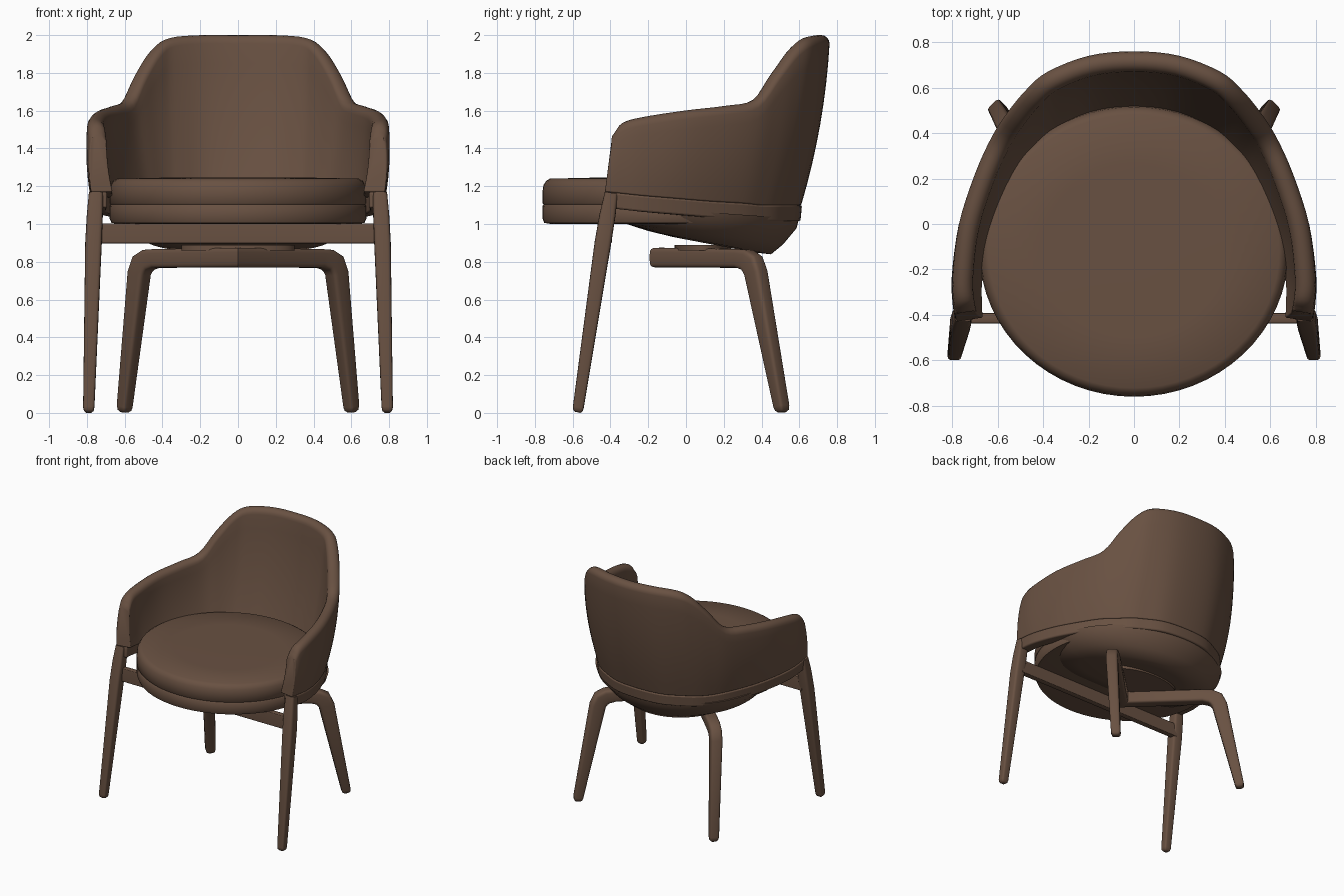
import bpy
import bmesh
import math
from mathutils import Vector

default_cube = bpy.data.objects.get("Cube")
if default_cube:
    bpy.data.objects.remove(default_cube, do_unlink=True)

BROWN = (0.14, 0.082, 0.054, 1)
brown = bpy.data.materials.new("brown")
brown.use_nodes = True
brown.diffuse_color = BROWN
shader = brown.node_tree.nodes["Principled BSDF"]
shader.inputs["Base Color"].default_value = BROWN
shader.inputs["Roughness"].default_value = 0.7


def loft(name, rings, bevel=0.0, sharp=40):
    """Skin closed rings of points and cap both ends."""
    bm = bmesh.new()
    loops = [[bm.verts.new(p) for p in ring] for ring in rings]
    count = len(loops[0])
    for low, high in zip(loops, loops[1:]):
        for i in range(count):
            j = (i + 1) % count
            bm.faces.new((low[i], low[j], high[j], high[i]))
    bm.faces.new(loops[0])
    bm.faces.new(loops[-1])
    bmesh.ops.recalc_face_normals(bm, faces=bm.faces)
    mesh = bpy.data.meshes.new(name)
    bm.to_mesh(mesh)
    bm.free()
    mesh.materials.append(brown)
    obj = bpy.data.objects.new(name, mesh)
    bpy.context.collection.objects.link(obj)
    if bevel:
        mod = obj.modifiers.new("soft_edges", "BEVEL")
        mod.width = bevel
        mod.segments = 3
        mod.limit_method = "ANGLE"
        mod.angle_limit = math.radians(50)
    bpy.ops.object.select_all(action="DESELECT")
    obj.select_set(True)
    bpy.context.view_layer.objects.active = obj
    bpy.ops.object.shade_smooth_by_angle(angle=math.radians(sharp))


def spline(points, steps):
    """Catmull-Rom sampling of tuples of any length."""
    pts = [Vector(p) for p in points]
    pts = [2 * pts[0] - pts[1]] + pts + [2 * pts[-1] - pts[-2]]
    out = []
    for a, b, c, d in zip(pts, pts[1:], pts[2:], pts[3:]):
        for k in range(steps):
            t = k / steps
            out.append(0.5 * (2 * b + (c - a) * t + (2 * a - 5 * b + 4 * c - d) * t * t
                              + (3 * b - a - 3 * c + d) * t ** 3))
    return out + [pts[-2]]


def oval(cy, rx, back, front, height, square=1.0, count=64):
    """Horizontal ring; the front half can be squarer, height depends on y."""
    ring = []
    for i in range(count):
        a = math.tau * i / count
        c, s = math.cos(a), math.sin(a)
        if s < 0:
            c = math.copysign(abs(c) ** square, c)
        y = cy + s * (back if s > 0 else front)
        ring.append(Vector((rx * c, y, height(y))))
    return ring


# Half plan of the wrap-around back: top x, y, z then bottom x, y, z
HALF = [
    (0, .76, 2, 0, .61, 1.1),
    (.2, .74, 2, .2, .59, 1.1),
    (.38, .67, 1.985, .35, .52, 1.1),
    (.47, .595, 1.93, .43, .47, 1.1),
    (.55, .5, 1.81, .5, .4, 1.1),
    (.625, .385, 1.66, .58, .3, 1.11),
    (.7, .22, 1.625, .67, .13, 1.12),
    (.77, 0, 1.6, .74, -.05, 1.135),
    (.798, -.23, 1.565, .78, -.23, 1.15),
    (.793, -.34, 1.535, .782, -.37, 1.165),
    (.783, -.395, 1.47, .777, -.43, 1.17),
]
mirrored = [(-c[0], c[1], c[2], -c[3], c[4], c[5]) for c in HALF[:0:-1]]
columns = spline(mirrored + HALF, 4)


def inward(i):
    """Horizontal inward normal of the plan at column i."""
    a, b = columns[max(i - 1, 0)], columns[min(i + 1, len(columns) - 1)]
    tangent = Vector((b[0] - a[0] + b[3] - a[3], b[1] - a[1] + b[4] - a[4], 0))
    tangent.normalize()
    return Vector((tangent.y, -tangent.x, 0))


# Upholstered back and arms with a rounded rim
CAP = 0.045
shell = []
for i, c in enumerate(columns):
    n = inward(i)
    top, low = Vector(c[:3]), Vector(c[3:])
    top.z -= CAP
    bulge = 0.03 * (top.z - low.z)
    outer, inner = [], []
    for k in range(8):
        s = k / 8
        p = low.lerp(top, s) - n * bulge * 4 * s * (1 - s)
        outer.append(p)
        inner.append(p + n * (0.115 - 0.025 * s))
    rim = []
    for k in range(9):
        a = math.pi * k / 8
        rim.append(top + n * 0.045 * (1 - math.cos(a)) + Vector((0, 0, CAP * math.sin(a))))
    shell.append(outer + rim + inner[::-1])
loft("back_and_arms", shell, bevel=0.025)

# Bent frame rail under the shell
rail = []
for i, c in enumerate(columns):
    n = inward(i)
    p = Vector(c[3:]) - n * 0.004
    drop = Vector((0, 0, -0.085))
    rail.append([p, p + drop + n * 0.008, p + drop + n * 0.09, p + n * 0.09])
loft("frame_rail", rail, bevel=0.01)

# Sloping pan below the seat, following the rail at the back
pan = [
    oval(0, .685, .598, .38, lambda y: 1.07 - .07 * y, .5),
    oval(0, .67, .585, .37, lambda y: 1.03 - .09 * y, .5),
    oval(0, .6, .515, .32, lambda y: .96 - .13 * y, .5),
    oval(0, .5, .45, .2, lambda y: .925 - .19 * y, .6),
    oval(0, .36, .36, .06, lambda y: .918 - .19 * y),
]
loft("seat_pan", pan, sharp=60)

# Round cushion with a seam groove
PROFILE = [(.93, 1), (.985, 1.006), (1, 1.03), (1, 1.095), (.99, 1.103), (1, 1.11),
           (1, 1.17), (.992, 1.205), (.97, 1.228), (.94, 1.24), (.6, 1.245), (.1, 1.245)]
cushion = [oval(-.12, .68 * s, .64 * s, .64 * s, lambda y, z=z: z) for s, z in PROFILE]
loft("seat_cushion", cushion, sharp=50)


def limb(name, stations, side, power=0.45, mitre=False):
    """Rounded tapering bar; stations hold position, width and depth."""
    rings = []
    for i, (loc, width, depth) in enumerate(stations):
        before = Vector(stations[max(i - 1, 0)][0])
        after = Vector(stations[min(i + 1, len(stations) - 1)][0])
        across = (after - before).cross(side).normalized()
        ring = []
        for k in range(24):
            a = math.tau * k / 24
            u, v = math.cos(a), math.sin(a)
            u = math.copysign(abs(u) ** power, u) * width / 2
            v = math.copysign(abs(v) ** power, v) * depth / 2
            ring.append(Vector(loc) + side * u + across * v)
        rings.append(ring)
    if mitre:
        # Slide the first ring along the bar onto the centre plane
        along = Vector(stations[1][0]) - Vector(stations[0][0])
        rings[0] = [p - along * (p.x / along.x) for p in rings[0]]
    loft(name, rings, sharp=50)


for label, m in (("left", 1), ("right", -1)):
    # Straight front leg rising into the rail
    limb("front_leg_" + label, [
        ((m * .752, -.395, 1.165), .075, .07),
        ((m * .758, -.415, 1.05), .085, .085),
        ((m * .765, -.44, .9), .088, .088),
        ((m * .79, -.57, .03), .06, .058),
        ((m * .79, -.572, .012), .052, .05),
        ((m * .79, -.574, .003), .03, .03),
    ], Vector((1, 0, 0)))

    # Rear leg bent from a horizontal arm that meets its twin in a V
    limb("rear_leg_" + label, [
        ((0, -.13, .822), .09, .105),
        ((m * .43, .285, .818), .09, .1),
        ((m * .475, .325, .81), .09, .112),
        ((m * .505, .352, .788), .09, .122),
        ((m * .523, .37, .74), .09, .115),
        ((m * .6, .505, .035), .072, .068),
        ((m * .601, .508, .014), .062, .058),
        ((m * .601, .509, .003), .035, .035),
    ], Vector((1, -m, 0)).normalized(), mitre=True)

# Crossbar between the front legs
limb("front_crossbar", [((-.75, -.415, .95), .045, .105), ((.75, -.415, .95), .045, .105)],
     Vector((0, 1, 0)), power=0.15)

# Mounting plate joining the rear legs to the pan
plate = [oval(.09, .3, .15, .15, lambda y, z=z: z) for z in (.86, .89)]
loft("mounting_plate", plate)
